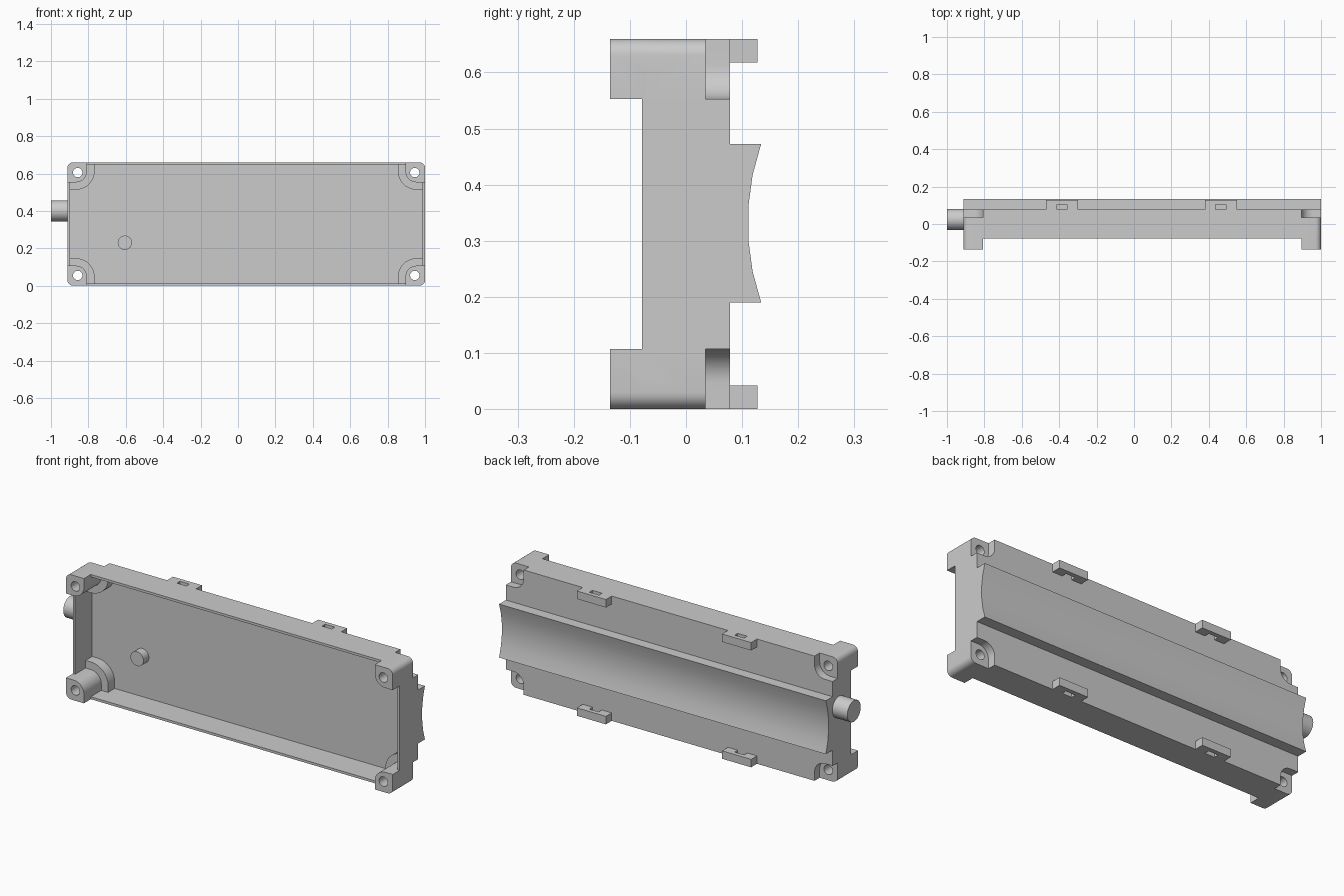
import bpy, bmesh, math
from mathutils import Vector

cube = bpy.data.objects.get("Cube")
if cube:
    bpy.data.objects.remove(cube, do_unlink=True)

grey = bpy.data.materials.new("plain grey")
grey.use_nodes = True
GREY = (0.6, 0.6, 0.6, 1)
grey.diffuse_color = GREY
grey.node_tree.nodes["Principled BSDF"].inputs["Base Color"].default_value = GREY

X0, X1, H = -0.912, 1.0, 0.66      # case ends and height
FRONT, RIM, BACK = -0.135, -0.078, 0.078
FLOOR, WALL = 0.065, 0.013
CORNERS = [(x, z) for x in (X0, X1) for z in (0, H)]


def prism(name, pts, lo, hi, axis):
    """Extrude a 2D outline along one axis."""
    place = {"x": lambda a, b, h: (h, a, b),
             "y": lambda a, b, h: (a, h, b),
             "z": lambda a, b, h: (a, b, h)}[axis]
    bm = bmesh.new()
    face = bm.faces.new([bm.verts.new(place(a, b, lo)) for a, b in pts])
    out = bmesh.ops.extrude_face_region(bm, geom=[face])
    step = Vector(place(0, 0, hi - lo))
    bmesh.ops.translate(bm, vec=step,
                        verts=[v for v in out["geom"] if isinstance(v, bmesh.types.BMVert)])
    bmesh.ops.recalc_face_normals(bm, faces=bm.faces)
    mesh = bpy.data.meshes.new(name)
    bm.to_mesh(mesh)
    bm.free()
    mesh.materials.append(grey)
    obj = bpy.data.objects.new(name, mesh)
    bpy.context.collection.objects.link(obj)
    return obj


def arc(cx, cy, r, a0, a1, n):
    angles = [math.radians(a0 + (a1 - a0) * i / n) for i in range(n + 1)]
    return [(cx + r * math.cos(a), cy + r * math.sin(a)) for a in angles]


def circle(cx, cy, r, n=32):
    return arc(cx, cy, r, 0, 360, n)[:-1]


def rect(x0, x1, z0, z1, r=0):
    if not r:
        return [(x0, z0), (x1, z0), (x1, z1), (x0, z1)]
    return (arc(x0 + r, z0 + r, r, 180, 270, 6) + arc(x1 - r, z0 + r, r, 270, 360, 6)
            + arc(x1 - r, z1 - r, r, 0, 90, 6) + arc(x0 + r, z1 - r, r, 90, 180, 6))


def corner_outline(cx, cz, start, w, h, r_out, r_in):
    """Block in one case corner, rounded at the outer and inner corners."""
    sx, sz = (1 if cx < 0 else -1), (1 if cz == 0 else -1)
    pts = [(start, h), (w, h)]
    pts = [(start, h)] + arc(w - r_in, h - r_in, r_in, 90, 0, 10) + [(w, start)]
    if r_out:
        pts += arc(start + r_out, start + r_out, r_out, 270, 180, 6)
    else:
        pts += [(start, start)]
    return [(cx + sx * a, cz + sz * b) for a, b in pts]


def combine(target, tool, operation):
    mod = target.modifiers.new("cut", "BOOLEAN")
    mod.operation, mod.solver, mod.object = operation, "EXACT", tool
    bpy.context.view_layer.objects.active = target
    bpy.ops.object.modifier_apply(modifier=mod.name)
    bpy.data.objects.remove(tool, do_unlink=True)


# Open tray with thin walls
case = prism("case", rect(X0, X1, 0, H, 0.03), RIM, BACK, "y")
cavity = prism("cavity", rect(X0 + WALL, X1 - WALL, WALL, H - WALL, 0.02), FRONT, FLOOR, "y")
combine(case, cavity, "DIFFERENCE")

# Corner collars and screw posts, then rear pockets and screw holes
for cx, cz in CORNERS:
    collar = corner_outline(cx, cz, 0.006, 0.145, 0.147, 0.026, 0.1)
    combine(case, prism("collar", collar, 0.01, 0.07, "y"), "UNION")
    post = corner_outline(cx, cz, 0, 0.105, 0.107, 0.03, 0.06)
    combine(case, prism("post", post, FRONT, 0.05, "y"), "UNION")
for cx, cz in CORNERS:
    pocket = corner_outline(cx, cz, -0.05, 0.105, 0.107, 0, 0.06)
    combine(case, prism("pocket", pocket, 0.035, 0.2, "y"), "DIFFERENCE")
    hx = cx + (0.055 if cx < 0 else -0.055)
    hz = cz + (0.055 if cz == 0 else -0.055)
    combine(case, prism("hole", circle(hx, hz, 0.025), -0.3, 0.3, "y"), "DIFFERENCE")

# Concave rear cradle
mid, half, R = 0.3315, 0.1415, 0.43
sweep = math.degrees(math.asin(half / R))
curve = arc(0.11 + R, mid, R, 180 - sweep, 180 + sweep, 5)
cradle = prism("rear_cradle", [(BACK, mid - half), (BACK, mid + half)] + curve, X0, X1, "x")

# Slotted strap clips along both rear edges
clips = []
for cx, side in ((-0.385, "right"), (0.465, "left")):
    for z, level in ((0, "lower"), (H - 0.042, "upper")):
        w, s = 0.085, 0.028
        outline = [(cx - w, BACK), (cx - w, 0.127), (cx + w, 0.127), (cx + w, BACK),
                   (cx + s, BACK), (cx + s, 0.104), (cx - s, 0.104), (cx - s, BACK)]
        clips.append(prism(f"{level}_{side}_clip", outline, z, z + 0.042, "z"))

# Side connector and the small peg on the tray floor
connector = prism("side_connector", circle(0.024, 0.4, 0.056), -1, X0 + 0.005, "x")
peg = prism("floor_peg", circle(-0.605, 0.23, 0.038), 0.02, FLOOR + 0.005, "y")

# Smooth curved surfaces, keeping edges crisp
bpy.ops.object.select_all(action="DESELECT")
for obj in [case, cradle, connector, peg] + clips:
    obj.select_set(True)
bpy.context.view_layer.objects.active = case
bpy.ops.object.shade_smooth_by_angle(angle=math.radians(30))
